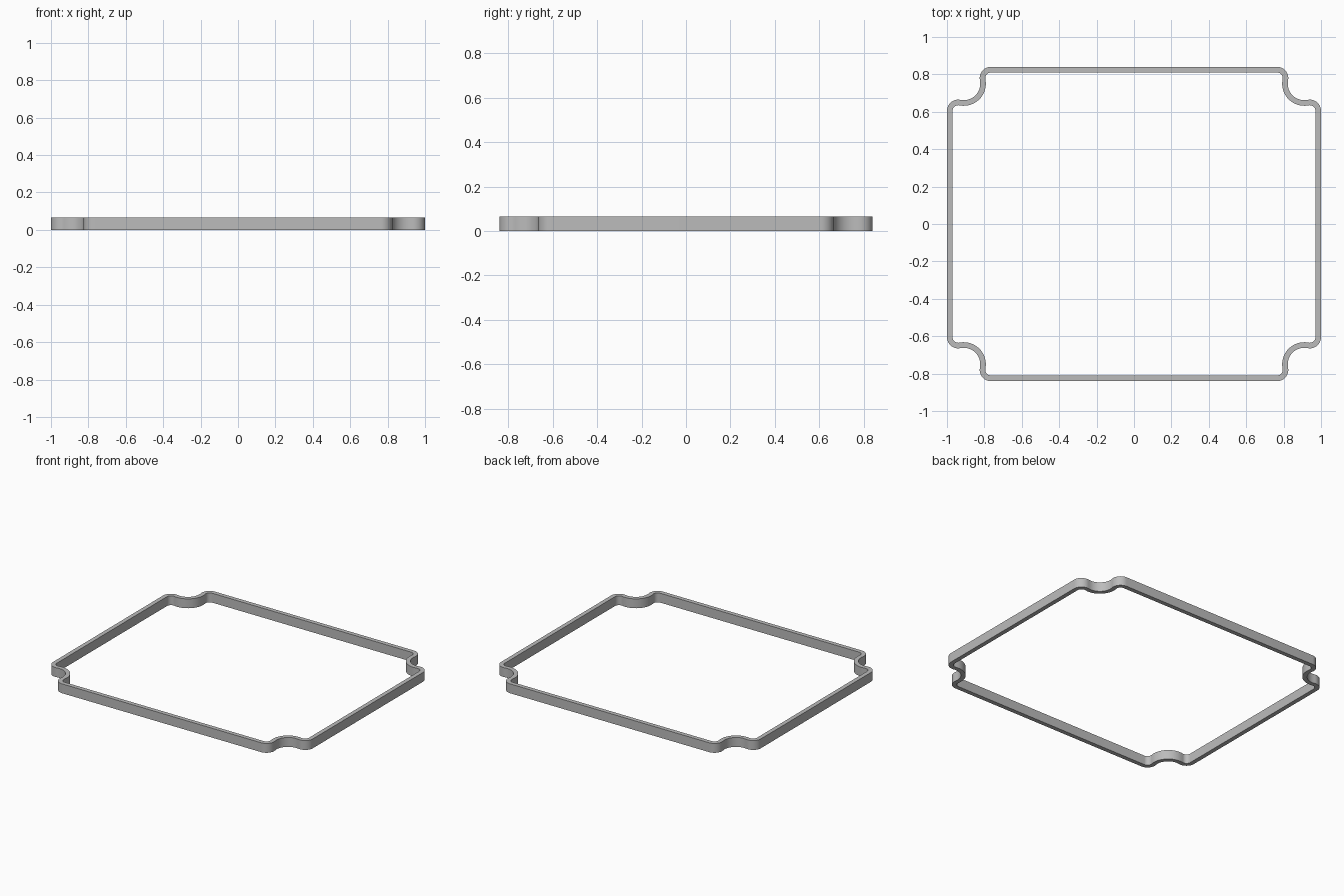
import bpy, bmesh, math
from mathutils import Vector

if "Cube" in bpy.data.objects:
    bpy.data.objects.remove(bpy.data.objects["Cube"])

HEIGHT, HALF_WALL, STEPS = 0.065, 0.015, 12

# Corner geometry for the +x +y quadrant: two rounded lobes and a scooped notch
lobe_r = 0.045
lobe_a = Vector((0.94, 0.605))    # beside the side wall
lobe_b = Vector((0.765, 0.78))    # beside the end wall
notch = Vector((0.91, 0.75))
notch_r = (notch - lobe_a).length - lobe_r
ang_a = math.atan2(*(notch - lobe_a).yx)
ang_b = math.atan2(*(notch - lobe_b).yx)


def arc(center, radius, start, end, side):
    """Centreline points with outward normals; side = -1 for a concave arc."""
    pts = []
    for i in range(STEPS + 1):
        a = start + (end - start) * i / STEPS
        d = Vector((math.cos(a), math.sin(a)))
        pts.append((center + d * radius, d * side))
    return pts


corner = arc(lobe_a, lobe_r, 0, ang_a, 1)
corner += arc(notch, notch_r, ang_a + math.pi, ang_b + math.pi, -1)[1:-1]
corner += arc(lobe_b, lobe_r, ang_b, math.pi / 2, 1)

# Mirror the corner into all four quadrants, keeping a counter-clockwise loop
path = []
for sx, sy in ((1, 1), (-1, 1), (-1, -1), (1, -1)):
    s = Vector((sx, sy))
    part = [(p * s, n * s) for p, n in corner]
    path += part if sx * sy > 0 else part[::-1]

# Sweep a rectangular wall section round the loop
bm = bmesh.new()
rings = []
for p, n in path:
    outer, inner = p + n * HALF_WALL, p - n * HALF_WALL
    rings.append([bm.verts.new((q.x, q.y, z)) for q, z in
                  ((outer, 0), (outer, HEIGHT), (inner, HEIGHT), (inner, 0))])
for i, ring in enumerate(rings):
    nxt = rings[(i + 1) % len(rings)]
    for k in range(4):
        m = (k + 1) % 4
        bm.faces.new((ring[k], nxt[k], nxt[m], ring[m]))
bmesh.ops.recalc_face_normals(bm, faces=bm.faces)

mesh = bpy.data.meshes.new("gasket_frame")
bm.to_mesh(mesh)
bm.free()
frame = bpy.data.objects.new("gasket_frame", mesh)
bpy.context.collection.objects.link(frame)

# Plain grey finish
grey = bpy.data.materials.new("grey")
grey.diffuse_color = (0.5, 0.5, 0.5, 1)
grey.use_nodes = True
grey.node_tree.nodes["Principled BSDF"].inputs["Base Color"].default_value = grey.diffuse_color
mesh.materials.append(grey)

bpy.context.view_layer.objects.active = frame
frame.select_set(True)
bpy.ops.object.shade_smooth_by_angle(angle=math.radians(30))
